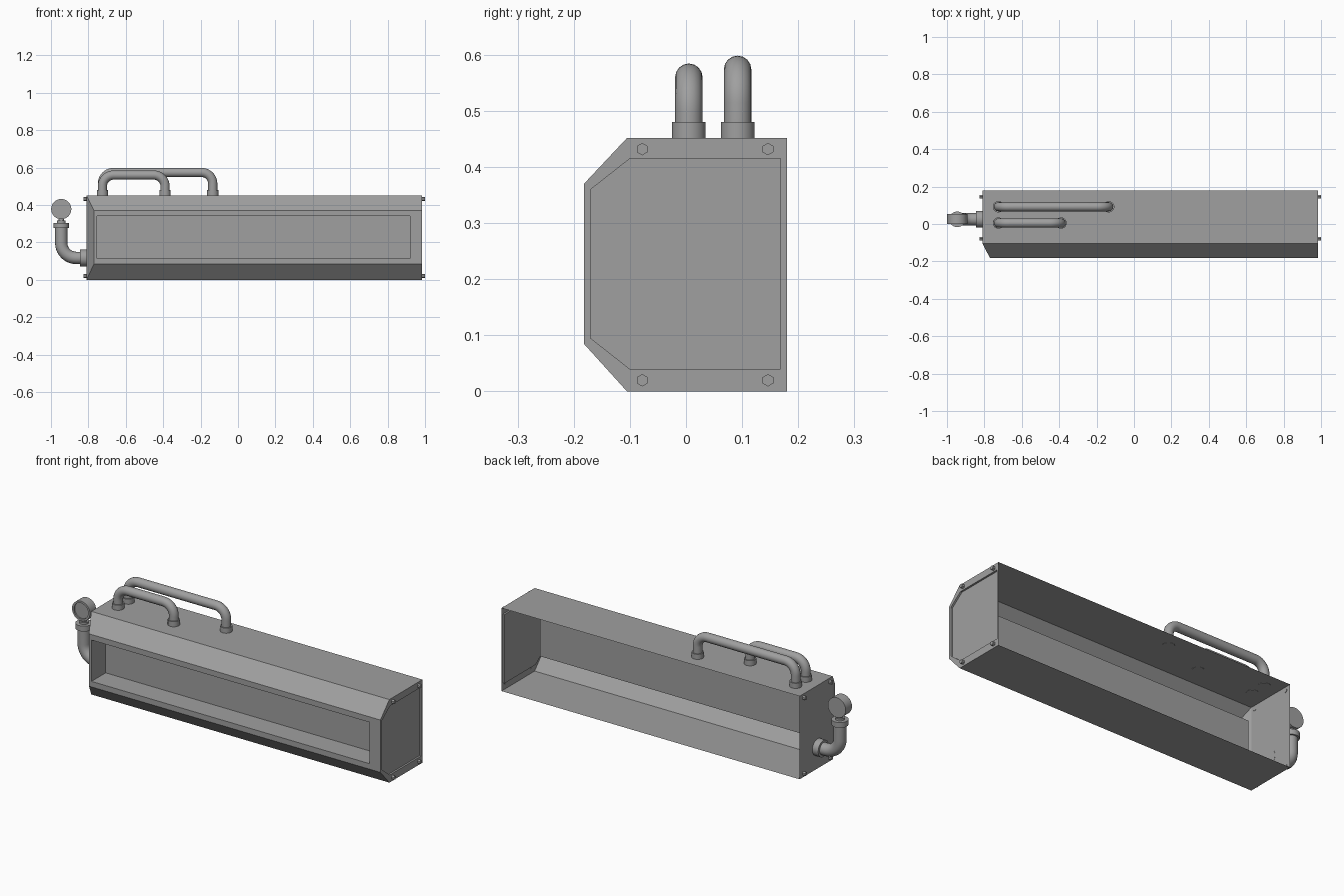
import bpy, bmesh, math
from mathutils import Vector

old = bpy.data.objects.get("Cube")
if old:
    bpy.data.objects.remove(old, do_unlink=True)

grey = bpy.data.materials.new("painted_metal_grey")
grey.use_nodes = True
colour = (0.35, 0.35, 0.35, 1)
grey.diffuse_color = colour
grey.node_tree.nodes["Principled BSDF"].inputs["Base Color"].default_value = colour


def add_object(name, data):
    ob = bpy.data.objects.new(name, data)
    bpy.context.collection.objects.link(ob)
    data.materials.append(grey)
    return ob


def smooth(ob):
    bpy.ops.object.select_all(action="DESELECT")
    ob.select_set(True)
    bpy.context.view_layer.objects.active = ob
    bpy.ops.object.shade_smooth_by_angle(angle=math.radians(40))


def loft(bm, loops, cap=True, skip=()):
    """Bridge equal loops of points, leaving out chosen segments."""
    rings = [[bm.verts.new(p) for p in loop] for loop in loops]
    n = len(rings[0])
    for a, b in zip(rings, rings[1:]):
        for i in range(n):
            if i not in skip:
                j = (i + 1) % n
                bm.faces.new((a[i], a[j], b[j], b[i]))
    if cap:
        bm.faces.new(rings[-1])


def turned(name, base, axis, profile, sides=32):
    """Lathe (radius, distance) pairs along an axis from a base point."""
    rot = Vector((0, 0, 1)).rotation_difference(Vector(axis))
    loops = [[Vector(base) + rot @ Vector((r * math.cos(a), r * math.sin(a), d))
              for a in (math.tau * k / sides for k in range(sides))]
             for r, d in profile]
    bm = bmesh.new()
    loft(bm, loops)
    bm.faces.new(list(reversed([v for v in bm.verts][:sides])))
    bmesh.ops.recalc_face_normals(bm, faces=bm.faces)
    mesh = bpy.data.meshes.new(name)
    bm.to_mesh(mesh)
    bm.free()
    ob = add_object(name, mesh)
    if sides > 6:
        smooth(ob)
    return ob


def pipe(name, corners, bend, radius, steps=10):
    """Round tube through corner points with arc bends."""
    pts = [Vector(c) for c in corners]
    path = [pts[0]]
    for a, c, b in zip(pts, pts[1:], pts[2:]):
        u, v = (a - c).normalized(), (b - c).normalized()
        for k in range(steps + 1):
            t = math.pi / 2 * k / steps
            path.append(c + bend * (u * (1 - math.sin(t)) + v * (1 - math.cos(t))))
    path.append(pts[-1])
    curve = bpy.data.curves.new(name, "CURVE")
    curve.dimensions = "3D"
    curve.bevel_depth = radius
    curve.bevel_resolution = 6
    curve.use_fill_caps = True
    spline = curve.splines.new("POLY")
    spline.points.add(len(path) - 1)
    for sp, p in zip(spline.points, path):
        sp.co = (*p, 1)
    return add_object(name, curve)


# Housing: thin shell, open at the back, with a chamfered front
LEFT, RIGHT, BACK, FRONT, SHOULDER, TOP = 0.985, -0.81, 0.18, -0.182, -0.105, 0.452
LOW, HIGH, CUT = 0.085, 0.37, -0.77
profile = [(BACK, 0), (SHOULDER, 0), (FRONT, LOW), (FRONT, HIGH), (SHOULDER, TOP), (BACK, TOP)]
inset = [(0.168, 0.04), (-0.1, 0.04), (-0.17, 0.095), (-0.17, 0.36), (-0.1, 0.415), (0.168, 0.415)]


def section(x, pts, front_x=None):
    return [(front_x if front_x is not None and y == FRONT else x, y, z) for y, z in pts]


def front_rect(x0, x1, z0, z1, y):
    return [(x0, y, z0), (x1, y, z0), (x1, y, z1), (x0, y, z1)]


bm = bmesh.new()
# side walls, leaving out the front and the open back
loft(bm, [section(RIGHT, profile, CUT), section(LEFT, profile)], cap=False, skip=(2, 5))
# left end with its sunken panel
loft(bm, [section(LEFT, profile), section(LEFT, inset), section(LEFT - 0.01, inset)])
# right end and its slanted front facet
end = [bm.verts.new(p) for p in section(RIGHT, profile, CUT)]
bm.faces.new([end[i] for i in (0, 1, 4, 5)])
bm.faces.new(end[1:5])
# front wall with the deep display recess
window = (-0.755, 0.92, 0.115, 0.34)
loft(bm, [front_rect(CUT, LEFT, LOW, HIGH, FRONT),
          front_rect(*window, FRONT), front_rect(*window, -0.06)])
bmesh.ops.remove_doubles(bm, verts=bm.verts, dist=0.0001)
bmesh.ops.recalc_face_normals(bm, faces=bm.faces)
mesh = bpy.data.meshes.new("housing")
bm.to_mesh(mesh)
bm.free()
add_object("housing", mesh)

# Hex bolts at the corners of both ends
for side, x, d in (("left", LEFT, 1), ("right", RIGHT, -1)):
    for y in (-0.078, 0.146):
        for z in (0.02, TOP - 0.02):
            turned(f"{side}_bolt", (x, y, z), (d, 0, 0), [(0.011, -0.002), (0.011, 0.015)], 6)

# Two bent pipes on top, with sockets
for name, y, x1, z in (("front", 0.005, -0.39, 0.56), ("rear", 0.092, -0.135, 0.574)):
    x0 = -0.725
    pipe(f"{name}_top_pipe", [(x0, y, 0.46), (x0, y, z), (x1, y, z), (x1, y, 0.46)], 0.06, 0.0245)
    for x in (x0, x1):
        turned(f"{name}_pipe_socket", (x, y, TOP - 0.001), (0, 0, 1), [(0.03, 0), (0.03, 0.029)])

# Elbow pipe on the right end
GX, GY, PZ = -0.945, 0.025, 0.117
pipe("elbow_pipe", [(-0.82, GY, PZ), (GX, GY, PZ), (GX, GY, 0.29)], 0.08, 0.033)
turned("elbow_flange", (RIGHT + 0.001, GY, PZ), (-1, 0, 0), [(0.045, 0), (0.045, 0.036)])
turned("elbow_collar", (GX, GY, 0.276), (0, 0, 1), [(0.042, 0), (0.042, 0.029)])

# Round gauge on a stepped stem, with a sunken dial
turned("gauge_stem", (GX, GY, 0.3), (0, 0, 1),
       [(0.023, 0), (0.023, 0.016), (0.015, 0.016), (0.015, 0.04)])
turned("gauge", (GX, 0.053, 0.378), (0, -1, 0),
       [(0.054, 0), (0.054, 0.054), (0.043, 0.054), (0.043, 0.046)])
